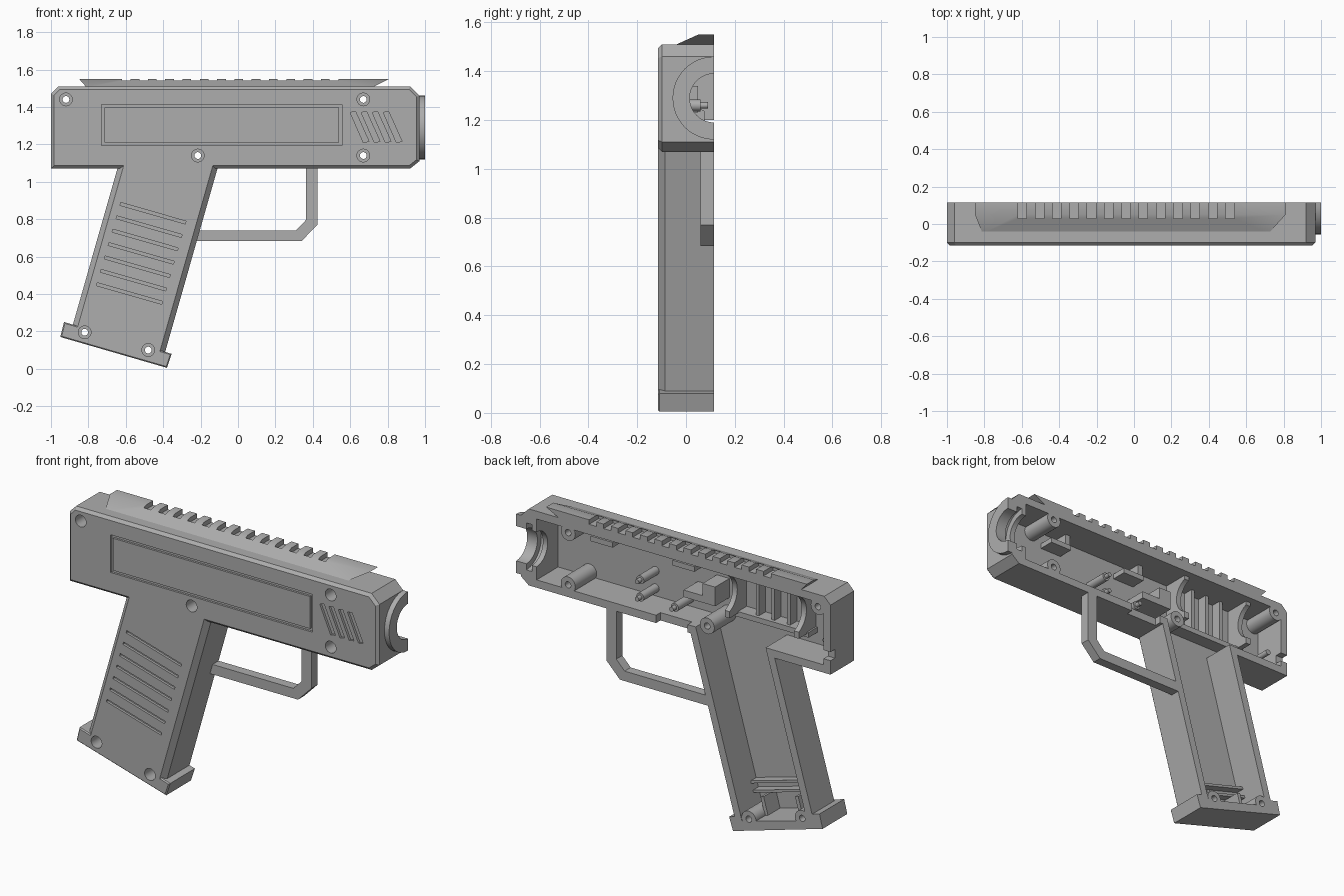
import bpy, bmesh, math

cube = bpy.data.objects.get("Cube")
if cube:
    bpy.data.objects.remove(cube, do_unlink=True)

GREY = (0.42, 0.42, 0.42, 1)
mat = bpy.data.materials.new("plain grey plastic")
mat.use_nodes = True
mat.diffuse_color = GREY
mat.node_tree.nodes["Principled BSDF"].inputs["Base Color"].default_value = GREY

FRONT, OPEN = -0.115, 0.115      # outer skin and open rim of the half shell
FLOOR = -0.08                    # inside of the outer skin
parts = []


def prism(name, polys, lo, hi, axis="y", chamfer=0.0):
    """Extrude outlines from lo to hi along an axis, optionally chamfering the lo rim."""
    place = {"y": lambda a, b, t: (a, t, b), "x": lambda a, b, t: (t, a, b)}[axis]
    bm = bmesh.new()
    for poly in polys:
        base = [bm.verts.new(place(a, b, lo)) for a, b in poly]
        face = bm.faces.new(base)
        rim = list(face.edges)
        top = [bm.verts.new(place(a, b, hi)) for a, b in poly]
        bm.faces.new(top[::-1])
        n = len(poly)
        for i in range(n):
            j = (i + 1) % n
            bm.faces.new((base[j], base[i], top[i], top[j]))
        if chamfer:
            bmesh.ops.bevel(bm, geom=rim, offset=chamfer, segments=1,
                            profile=0.5, affect="EDGES")
    bmesh.ops.recalc_face_normals(bm, faces=bm.faces)
    mesh = bpy.data.meshes.new(name)
    bm.to_mesh(mesh)
    bm.free()
    mesh.materials.append(mat)
    ob = bpy.data.objects.new(name, mesh)
    bpy.context.collection.objects.link(ob)
    return ob


def keep(ob):
    parts.append(ob)
    return ob


def combine(target, tool, op="DIFFERENCE", remove=True):
    """Apply a boolean to the target and discard the tool."""
    mod = target.modifiers.new("join", "BOOLEAN")
    mod.operation, mod.object, mod.solver = op, tool, "EXACT"
    deps = bpy.context.evaluated_depsgraph_get()
    mesh = bpy.data.meshes.new_from_object(target.evaluated_get(deps))
    target.modifiers.clear()
    target.data = mesh
    if remove:
        bpy.data.objects.remove(tool, do_unlink=True)


def rect(x0, x1, z0, z1):
    return [(x0, z0), (x1, z0), (x1, z1), (x0, z1)]


def circle(cx, cz, r, n=32):
    return [(cx + r * math.cos(math.tau * i / n), cz + r * math.sin(math.tau * i / n))
            for i in range(n)]


def half_disc(r, cz, n=24):
    return [(OPEN - r * math.sin(math.pi * i / n), cz + r * math.cos(math.pi * i / n))
            for i in range(n + 1)]


def slant(x, z):
    """Grip edge: x at the body underside, followed down to height z."""
    return (x + (z - 1.07) * 0.285, z)


# Outer shell: body, raked grip and foot
shell = keep(prism("casing_shell", [[(-1, 1.07), (0.92, 1.07), (0.97, 1.11), (0.97, 1.46),
                                     (0.92, 1.51), (-0.96, 1.51), (-1, 1.47)]],
                   FRONT, OPEN, chamfer=0.016))
grip = prism("grip", [[slant(-0.645, 0.2), slant(-0.11, 0.05), slant(-0.11, 1.2),
                       slant(-0.645, 1.2)]], FRONT, OPEN, chamfer=0.028)
foot = prism("foot", [[(-0.95, 0.17), (-0.38, 0.005), (-0.355, 0.08), (-0.93, 0.25)]],
             FRONT, OPEN, chamfer=0.006)
combine(shell, grip, "UNION")
combine(shell, foot, "UNION")

# Hollow interior
combine(shell, prism("body_hollow", [rect(-0.955, 0.87, 1.115, 1.465)], FLOOR, 0.2))
combine(shell, prism("grip_hollow", [[(-0.85, 0.19), (-0.437, 0.077), slant(-0.155, 1.2),
                                      slant(-0.6, 1.2)]], FLOOR, 0.2))

# Trigger opening and tail notch in the rim
combine(shell, prism("rim_cuts", [rect(-0.09, 0.11, 1.0, 1.2), rect(-1.1, -0.9, 1.15, 1.2)],
                     0.075, 0.2))

# Side panel groove
frame = prism("panel_groove", [rect(-0.73, 0.555, 1.195, 1.412)], -0.15, FRONT + 0.012)
combine(frame, prism("panel_core", [rect(-0.714, 0.539, 1.211, 1.396)], -0.2, 0))
combine(shell, frame)

# Slanted vents and grip grooves
vents = [[(x, 1.37), (x + 0.028, 1.376), (x + 0.1, 1.216), (x + 0.07, 1.21)]
         for x in (0.6 + 0.059 * i for i in range(4))]
grooves = []
for i in range(7):
    x, z = -0.627 - 0.021 * i, 0.889 - 0.0715 * i
    grooves.append([(x, z), (x + 0.349, z - 0.1), (x + 0.345, z - 0.115), (x - 0.004, z - 0.015)])
combine(shell, prism("surface_slots", vents + grooves, -0.15, FRONT + 0.014))

# Muzzle collar and bore
collar = keep(prism("muzzle_collar", [half_disc(0.17, 1.29)], 0.95, 1.0, "x"))
for ob in (shell, collar):
    combine(ob, prism("bore", [circle(OPEN, 1.29, 0.1, 48)], 0.8, 1.1, "x"))
combine(shell, prism("lens_seat", [circle(OPEN, 1.29, 0.135, 48)], 0.9, 0.935, "x"))

# Screw bosses with counterbored holes
screws = [(-0.92, 1.44), (0.67, 1.44), (0.67, 1.14), (-0.215, 1.14), (-0.82, 0.195), (-0.48, 0.10)]
bosses = keep(prism("screw_bosses", [circle(x, z, 0.046) for x, z in screws], FLOOR - 0.01, OPEN))
for radius, end in ((0.034, 0.03), (0.018, 0.2)):
    drill = prism("drill", [circle(x, z, radius) for x, z in screws], -0.2, end)
    combine(shell, drill, remove=False)
    combine(bosses, drill)

# Top rail with sloped side, raked ends and cross notches
rail = prism("top_rail", [[(-0.05, 1.505), (0.05, 1.55), (OPEN, 1.55), (OPEN, 1.505)]],
             -0.85, 0.81, "x")
for v in rail.data.vertices:
    if v.co.z < 1.52:
        v.co.x = -0.81 if v.co.x < 0 else 0.72
combine(rail, prism("rail_notches", [rect(x, x + 0.046, 1.524, 1.6)
                                     for x in (-0.62 + 0.0925 * i for i in range(13))], 0.03, 0.2))
keep(rail)

# Trigger guard
keep(prism("trigger_guard", [[(0.425, 1.08), (0.425, 0.77), (0.34, 0.683), (-0.225, 0.683),
                              (-0.21, 0.74), (0.31, 0.74), (0.363, 0.795), (0.363, 1.08)]],
           0.06, OPEN))

# Locating pins with thin tips
pins = [(0.25, 1.26), (0.25, 1.16), (0.03, 1.16)]
keep(prism("locating_pins", [circle(x, z, 0.024, 20) for x, z in pins], FLOOR - 0.01, 0.06))
keep(prism("pin_tips", [circle(x, z, 0.013, 16) for x, z in pins], 0.05, 0.09))
keep(prism("tail_pin", [circle(-0.92, 1.22, 0.016, 16)], FLOOR - 0.01, 0.05))

# Cradle bulkheads with round seats
for name, x in (("front_bulkhead", -0.33), ("rear_bulkhead", -0.77)):
    wall = keep(prism(name, [rect(x, x + 0.03, 1.2, 1.47)], FLOOR - 0.01, 0.075))
    combine(wall, prism("seat", [circle(OPEN, 1.34, 0.11)], x - 0.1, x + 0.1, "x"))

# Cradle ribs, ledge, brackets and trigger block
keep(prism("cradle_ribs", [rect(x, x + 0.02, 1.2, 1.47) for x in (-0.45, -0.55, -0.65)],
           FLOOR - 0.01, -0.02))
keep(prism("cradle_ledge", [rect(-0.78, -0.29, 1.18, 1.21)], FLOOR - 0.01, 0.0))
keep(prism("brackets", [rect(0.46, 0.6, 1.37, 1.4), rect(-0.06, 0.08, 1.37, 1.4)],
           FLOOR - 0.01, 0.01))
keep(prism("bracket_ends", [rect(0.46, 0.49, 1.37, 1.47), rect(-0.06, -0.03, 1.37, 1.47)],
           FLOOR - 0.01, 0.0))
keep(prism("trigger_block", [rect(-0.22, -0.02, 1.23, 1.27), rect(-0.22, -0.14, 1.26, 1.34)],
           FLOOR - 0.01, 0.05))

# Ribs across the grip, following the foot angle
ribs = []
for z, run in ((0.36, 0.42), (0.31, 0.42)):
    x = slant(-0.61, z)[0]
    ribs.append([(x, z), (x + run, z - run * 0.28), (x + run, z - run * 0.28 - 0.015), (x, z - 0.015)])
keep(prism("grip_ribs", ribs, FLOOR - 0.01, -0.03))
keep(prism("foot_pocket_walls", [[(x, z), (x + 0.02, z - 0.006), (x + 0.055, z + 0.12),
                                  (x + 0.035, z + 0.126)]
                                 for x, z in ((-0.77, 0.14), (-0.55, 0.08))], FLOOR - 0.01, 0.03))

# Crisp edges with smooth round surfaces
bpy.ops.object.select_all(action="DESELECT")
for ob in parts:
    ob.select_set(True)
bpy.context.view_layer.objects.active = shell
bpy.ops.object.shade_smooth_by_angle(angle=math.radians(25))
